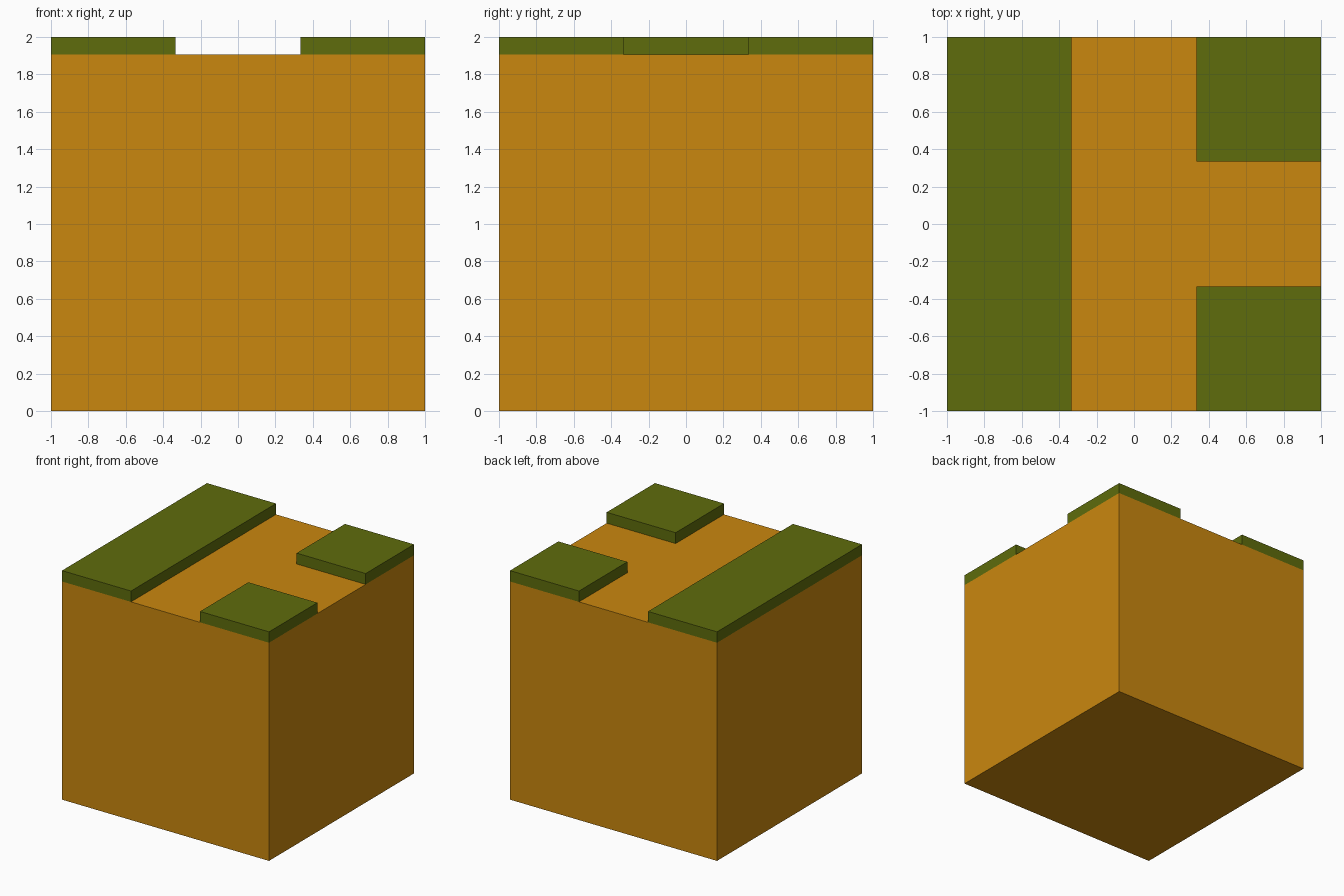
import bpy

if "Cube" in bpy.data.objects:
    bpy.data.objects.remove(bpy.data.objects["Cube"])

def material(name, color):
    m = bpy.data.materials.new(name)
    m.diffuse_color = (*color, 1)
    m.use_nodes = True
    m.node_tree.nodes["Principled BSDF"].inputs["Base Color"].default_value = m.diffuse_color
    return m

dirt = material("dirt orange", (0.59, 0.245, 0.0045))
grass = material("grass green", (0.113, 0.15, 0.0037))

def box(name, lo, hi, mat):
    bpy.ops.mesh.primitive_cube_add(size=1, location=[(a + b) / 2 for a, b in zip(lo, hi)])
    ob = bpy.context.object
    ob.name = name
    ob.scale = [b - a for a, b in zip(lo, hi)]
    bpy.ops.object.transform_apply(location=False, rotation=False, scale=True)
    ob.data.materials.append(mat)
    return ob

PATH = 1 / 3    # half width of the path
GROUND = 1.905  # height of the path surface

# Ground block with the T-shaped path as its top
box("ground_block", (-1, -1, 0), (1, 1, GROUND), dirt)

# Long grass strip on the left, two grass corners on the right
box("grass_strip", (-1, -1, GROUND), (-PATH, 1, 2), grass)
box("grass_corner_front", (PATH, -1, GROUND), (1, -PATH, 2), grass)
box("grass_corner_back", (PATH, PATH, GROUND), (1, 1, 2), grass)
